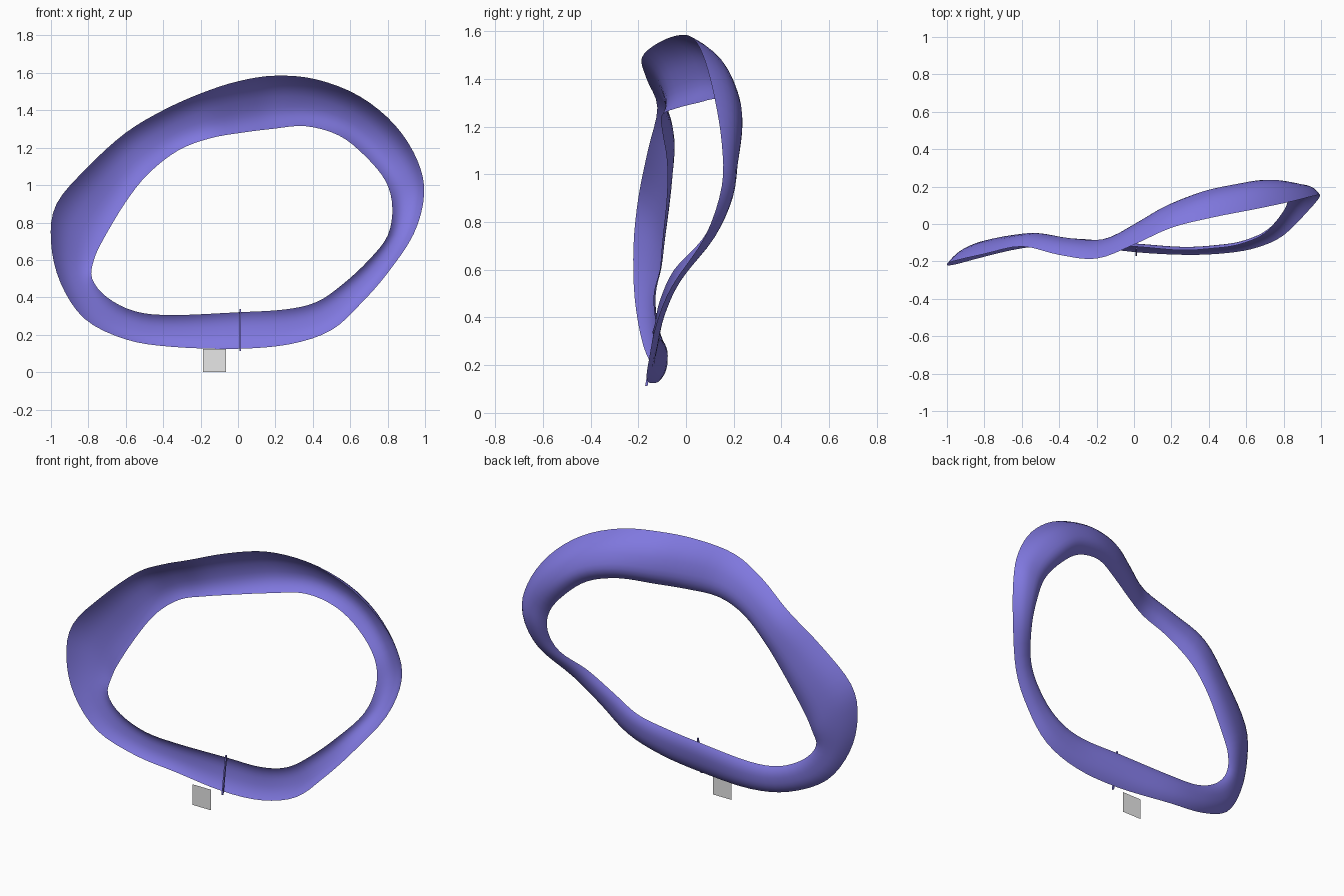
import bpy, bmesh
from mathutils import Vector

cube = bpy.data.objects.get("Cube")
if cube:
    bpy.data.objects.remove(cube, do_unlink=True)


def make_material(name, rgb):
    mat = bpy.data.materials.new(name)
    mat.use_nodes = True
    colour = (*rgb, 1)
    mat.diffuse_color = colour
    mat.node_tree.nodes["Principled BSDF"].inputs["Base Color"].default_value = colour
    return mat


def finish(bm, name, mat, smooth=False):
    mesh = bpy.data.meshes.new(name)
    bm.to_mesh(mesh)
    bm.free()
    mesh.materials.append(mat)
    obj = bpy.data.objects.new(name, mesh)
    bpy.context.scene.collection.objects.link(obj)
    for poly in mesh.polygons:
        poly.use_smooth = smooth
    return obj


def closed_spline(points, steps):
    """Smooth closed path passing through every point."""
    pts = [Vector(p) for p in points]
    count = len(pts)
    path = []
    for i in range(count):
        a, b, c, d = (pts[(i + k) % count] for k in (-1, 0, 1, 2))
        for s in range(steps):
            t = s / steps
            path.append(b + (c - a) * t / 2
                        + (a - b * 2.5 + c * 2 - d / 2) * t ** 2
                        + (b * 3 - a - c * 3 + d) * t ** 3 / 2)
    return path


def ramp(value, low, high):
    t = min(max((value - low) / (high - low), 0), 1)
    return t * t * (3 - 2 * t)


purple = make_material("soft purple", (.216, .188, .74))
grey = make_material("light grey", (.8, .8, .8))

# Outer and inner rims of the channel, matched point for point
outer_rim = [
    (-1, -.22, .7), (-.97, -.2, .9), (-.8, -.16, 1.1), (-.6, -.12, 1.28),
    (-.4, -.165, 1.4), (-.2, -.185, 1.49), (0, -.11, 1.555), (.2, -.02, 1.585),
    (.42, .035, 1.565), (.65, .08, 1.475), (.84, .12, 1.32), (.96, .15, 1.13),
    (.995, .15, .95), (.94, .08, .74), (.8, -.06, .53), (.66, -.125, .37),
    (.5, -.155, .225), (.28, -.165, .15), (0, -.15, .125), (-.35, -.11, .135),
    (-.6, -.13, .175), (-.82, -.18, .285), (-.95, -.215, .48)]
inner_rim = [
    (-.77, -.11, .6), (-.72, -.1, .71), (-.6, -.08, .91), (-.48, -.08, 1.06),
    (-.32, -.1, 1.185), (-.15, -.1, 1.25), (.02, -.03, 1.28), (.18, .05, 1.3),
    (.36, .13, 1.315), (.54, .17, 1.265), (.68, .19, 1.155), (.79, .18, 1.02),
    (.825, .15, .88), (.8, .07, .73), (.7, -.05, .6), (.56, -.11, .47),
    (.42, -.13, .375), (.25, -.14, .335), (0, -.12, .32), (-.35, -.1, .305),
    (-.55, -.11, .325), (-.7, -.13, .4), (-.78, -.135, .5)]

# Track loop: a sheet hollowed towards the back between its two rims
ACROSS = 14
bm = bmesh.new()
rows = []
for out, inn in zip(closed_spline(outer_rim, 4), closed_spline(inner_rim, 4)):
    mid = (out + inn) / 2
    depth = (.028 + .02 * ramp(mid.z, .3, .9)
             + .035 * ramp(mid.x, -.2, .2) * ramp(mid.z, 1, 1.35))
    row = []
    for j in range(ACROSS + 1):
        u = 2 * j / ACROSS - 1
        u = u * (1.5 - .5 * u * u)          # closer spacing at the lips
        p = out.lerp(inn, (u + 1) / 2)
        p.y += depth * (1 - abs(u) ** 2.6)
        row.append(bm.verts.new(p))
    rows.append(row)
for i, row in enumerate(rows):
    prev = rows[i - 1]
    for j in range(ACROSS):
        bm.faces.new((prev[j], prev[j + 1], row[j + 1], row[j]))
finish(bm, "track_loop", purple, smooth=True)

# Start line: thin bar laid across the lower part of the track
bm = bmesh.new()
bmesh.ops.create_cube(bm, size=1)
for v in bm.verts:
    height = v.co.z + .5
    v.co = Vector((.012 + .008 * v.co.x,
                   -.166 + .035 * height + .01 * v.co.y,
                   .113 + .225 * height))
finish(bm, "start_line", purple)

# Small square panel standing below the track
bm = bmesh.new()
left, right, top = -.188, -.064, .125
corners = ((left, 0), (right, 0), (right, top), (left, top))
bm.faces.new([bm.verts.new((x, -.17, z)) for x, z in corners])
finish(bm, "ground_panel", grey)
